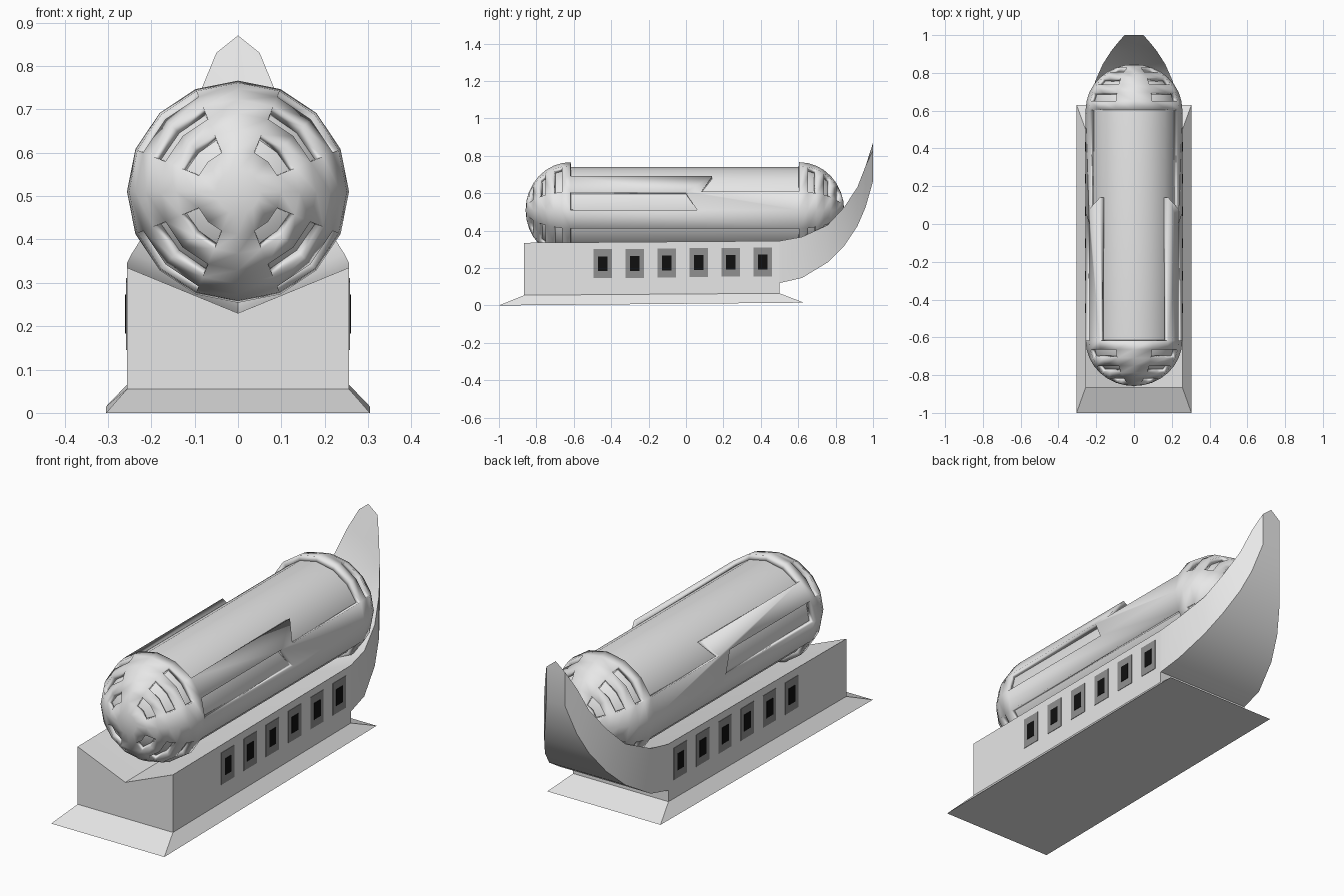
import bpy, bmesh, math
from mathutils import Vector

if "Cube" in bpy.data.objects:
    bpy.data.objects.remove(bpy.data.objects["Cube"], do_unlink=True)

AXIS_Z = 0.51            # height of the capsule axis
FRONT, REAR = -0.617, 0.605
SHELL_R, CORE_R = 0.256, 0.231
SEGS, RINGS = 16, 8


def material(name, value):
    mat = bpy.data.materials.new(name)
    mat.use_nodes = True
    colour = (value, value, value, 1)
    mat.diffuse_color = colour
    mat.node_tree.nodes["Principled BSDF"].inputs["Base Color"].default_value = colour
    return mat


GREY = material("pale_grey", 0.8)
FRAME = material("dark_grey", 0.28)
BLACK = material("black", 0.005)


def finish(bm, name, mat, angle=None):
    mesh = bpy.data.meshes.new(name)
    bm.to_mesh(mesh)
    bm.free()
    mesh.materials.append(mat)
    obj = bpy.data.objects.new(name, mesh)
    bpy.context.collection.objects.link(obj)
    if angle:
        bpy.ops.object.select_all(action='DESELECT')
        bpy.context.view_layer.objects.active = obj
        obj.select_set(True)
        bpy.ops.object.shade_smooth_by_angle(angle=math.radians(angle))
    return obj


def face(bm, points):
    return bm.faces.new([bm.verts.new(p) for p in points])


def around(radius, step, y):
    """Point on the capsule wall, step counted in sixteenths of a turn."""
    a = step * math.tau / SEGS
    return Vector((radius * math.cos(a), y, AXIS_Z + radius * math.sin(a)))


def dome(bm, radius, y0, direction, slotted):
    def point(ring, seg):
        t = ring * math.pi / 2 / RINGS
        y = y0 + direction * radius * 0.94 * math.cos(t)
        return around(radius * math.sin(t), seg, y)
    for ring in range(RINGS):
        for seg in range(SEGS):
            # three slots in each quarter
            if slotted and ring in (2, 4, 6) and seg % 4 in (1, 2):
                continue
            pts = [point(ring + 1, seg), point(ring + 1, seg + 1)]
            pts += [point(ring, seg + 1), point(ring, seg)] if ring else [point(0, 0)]
            face(bm, pts)


def weld_outward(bm):
    bmesh.ops.remove_doubles(bm, verts=bm.verts, dist=0.0005)
    bm.normal_update()
    for f in bm.faces:
        c = f.calc_center_median()
        hub = Vector((0, min(max(c.y, FRONT), REAR), AXIS_Z))
        if f.normal.dot(c - hub) < 0:
            f.normal_flip()


# Inner capsule
bm = bmesh.new()
dome(bm, CORE_R, FRONT, -1, False)
dome(bm, CORE_R, REAR, 1, False)
for s in range(SEGS):
    face(bm, [around(CORE_R, s, FRONT), around(CORE_R, s + 1, FRONT),
              around(CORE_R, s + 1, REAR), around(CORE_R, s, REAR)])
weld_outward(bm)
finish(bm, "capsule_core", GREY, 35)

# Raised outer shell: slotted domes and stepped side panels
bm = bmesh.new()
dome(bm, SHELL_R, FRONT, -1, True)
dome(bm, SHELL_R, REAR, 1, True)
panels = [
    [(-1, FRONT), (-1, REAR), (0, REAR), (0, 0.06), (0, FRONT)],
    [(0, 0.06), (0, REAR), (1, REAR), (1, 0.08), (1, 0)],
    [(1, FRONT), (1, 0), (1, 0.08), (2, 0.14), (2, FRONT)],
]
for panel in panels:
    for mirror in (False, True):
        face(bm, [around(SHELL_R, SEGS / 2 - s if mirror else s, y) for s, y in panel])
weld_outward(bm)
shell = finish(bm, "capsule_shell", GREY, 35)
solid = shell.modifiers.new("thickness", 'SOLIDIFY')
solid.thickness = 0.029
solid.offset = -1

# Hull: sections of y, half width, bottom, rim, trough centre
sections = [
    (-0.865, 0.256, 0.055, 0.335, 0.23),
    (0.5, 0.256, 0.065, 0.345, 0.24),
    (0.5, 0.256, 0.12, 0.345, 0.24),
    (0.62, 0.245, 0.147, 0.367, 0.26),
    (0.757, 0.205, 0.23, 0.43, 0.345),
    (0.847, 0.165, 0.32, 0.527, 0.45),
    (0.917, 0.12, 0.425, 0.634, 0.58),
    (0.96, 0.085, 0.525, 0.745, 0.72),
    (1.0, 0.05, 0.665, 0.83, 0.87),
]
bm = bmesh.new()
loops = [[bm.verts.new(p) for p in ((-w, y, b), (w, y, b), (w, y, r), (0, y, c), (-w, y, r))]
         for y, w, b, r, c in sections]
for a, b in zip(loops, loops[1:]):
    for i in range(5):
        j = (i + 1) % 5
        bm.faces.new((a[i], a[j], b[j], b[i]))
bm.faces.new(loops[0])
bm.faces.new(loops[-1])
bmesh.ops.remove_doubles(bm, verts=bm.verts, dist=0.0005)
bmesh.ops.recalc_face_normals(bm, faces=bm.faces)
finish(bm, "hull", GREY, 30)

# Flared plinth
bm = bmesh.new()
low = [(-0.304, -1, 0), (0.304, -1, 0), (0.304, 0.63, 0.015), (-0.304, 0.63, 0.015)]
high = [(-0.256, -0.865, 0.055), (0.256, -0.865, 0.055), (0.256, 0.5, 0.065), (-0.256, 0.5, 0.065)]
face(bm, low)
face(bm, high)
for i in range(4):
    j = (i + 1) % 4
    face(bm, [low[i], low[j], high[j], high[i]])
bmesh.ops.remove_doubles(bm, verts=bm.verts, dist=0.0005)
bmesh.ops.recalc_face_normals(bm, faces=bm.faces)
finish(bm, "plinth", GREY)


# Windows along both sides
def plates(name, mat, width, height, proud):
    bm = bmesh.new()
    for side in (-1, 1):
        for i in range(6):
            made = bmesh.ops.create_cube(bm, size=1)["verts"]
            bmesh.ops.scale(bm, vec=(proud * 2, width, height), verts=made)
            centre = (side * 0.256, -0.445 + 0.171 * i, 0.223 + 0.002 * i)
            bmesh.ops.translate(bm, vec=centre, verts=made)
    finish(bm, name, mat)


plates("window_frames", FRAME, 0.1, 0.155, 0.002)
plates("window_panes", BLACK, 0.05, 0.08, 0.004)
